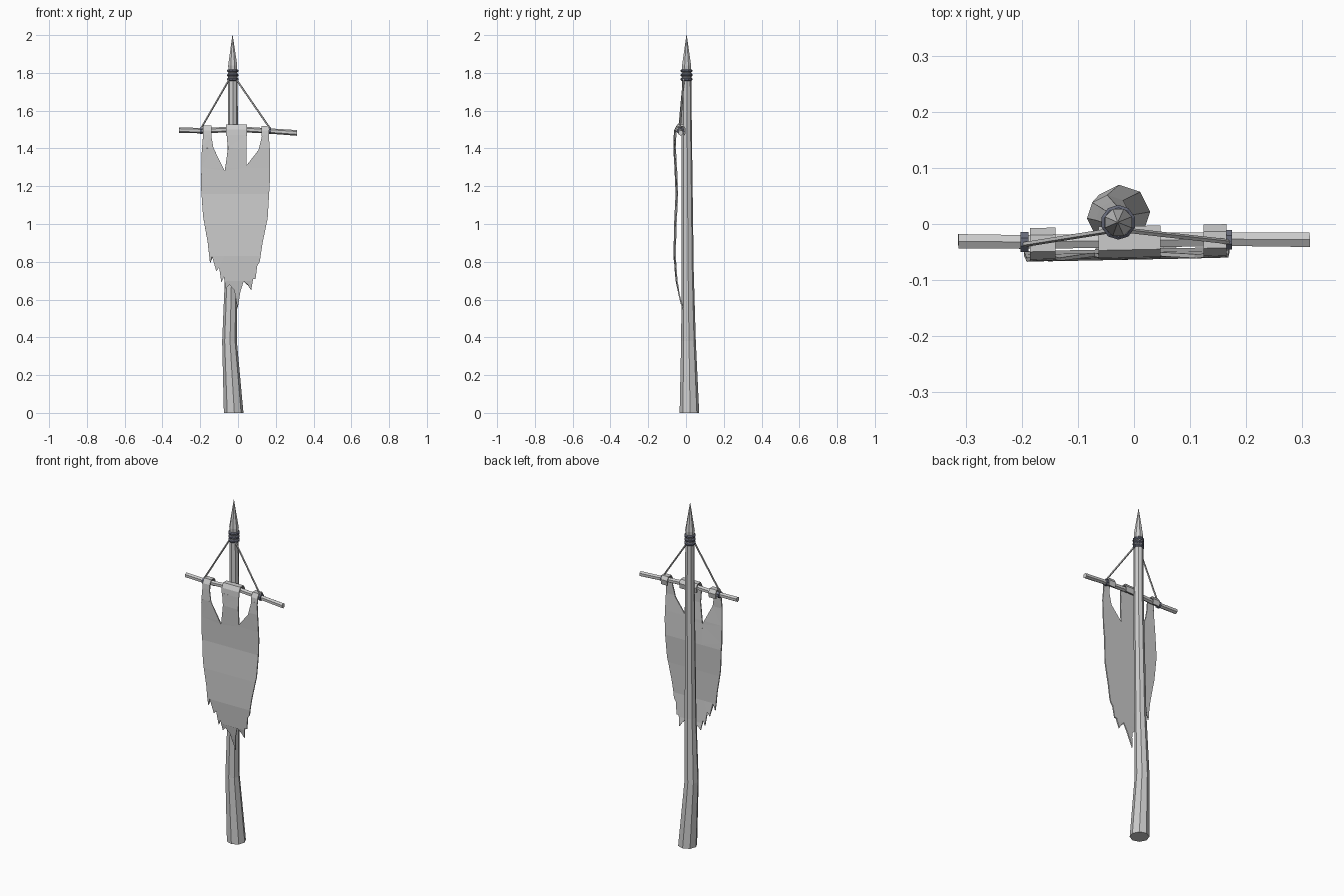
import bpy, bmesh, math
from mathutils import Vector

if "Cube" in bpy.data.objects:
    bpy.data.objects.remove(bpy.data.objects["Cube"])


def material(name, rgb):
    m = bpy.data.materials.new(name)
    m.use_nodes = True
    m.diffuse_color = (*rgb, 1)
    bsdf = next(n for n in m.node_tree.nodes if n.type == "BSDF_PRINCIPLED")
    bsdf.inputs["Base Color"].default_value = (*rgb, 1)
    return m


GREY = material("plain grey", (0.6, 0.6, 0.6))
DARK = material("dark binding", (0.14, 0.15, 0.2))


def finish(name, bm, mat):
    bmesh.ops.recalc_face_normals(bm, faces=bm.faces)
    mesh = bpy.data.meshes.new(name)
    bm.to_mesh(mesh)
    bm.free()
    mesh.materials.append(mat)
    obj = bpy.data.objects.new(name, mesh)
    bpy.context.collection.objects.link(obj)
    return obj


def tube(name, stations, sides, mat):
    """Faceted tube through (x, y, z, radius) stations, capped at both ends."""
    bm = bmesh.new()
    axis = Vector(stations[-1][:3]) - Vector(stations[0][:3])
    turn = axis.to_track_quat("Z", "Y")
    rings = []
    for x, y, z, r in stations:
        ring = []
        for i in range(sides):
            a = 2 * math.pi * (i + 0.5) / sides
            offset = turn @ Vector((r * math.cos(a), r * math.sin(a), 0))
            ring.append(bm.verts.new(Vector((x, y, z)) + offset))
        rings.append(ring)
    for a, b in zip(rings, rings[1:]):
        for i in range(sides):
            j = (i + 1) % sides
            bm.faces.new((a[i], a[j], b[j], b[i]))
    bm.faces.new(rings[0])
    bm.faces.new(rings[-1])
    return finish(name, bm, mat)


def thicken(obj, amount):
    mod = obj.modifiers.new("thickness", "SOLIDIFY")
    mod.thickness = amount
    mod.offset = 0


# Crooked pole and spear tip
tube("pole", [(-0.023, 0.018, 0, 0.052), (-0.045, 0.013, 0.38, 0.039),
              (-0.036, 0.009, 0.75, 0.032), (-0.027, 0.004, 1.5, 0.027),
              (-0.028, 0.003, 1.8, 0.025)], 8, GREY)
tube("spear_tip", [(-0.028, 0.003, 1.78, 0.023), (-0.028, 0.003, 1.84, 0.026),
                   (-0.029, 0.003, 2.0, 0.001)], 8, GREY)

# Bindings under the tip
for k in range(3):
    z = 1.758 + k * 0.022
    tube(f"tip_binding_{k + 1}", [(-0.028, 0.003, z, 0.026), (-0.028, 0.003, z + 0.005, 0.031),
                                  (-0.028, 0.003, z + 0.012, 0.031),
                                  (-0.028, 0.003, z + 0.017, 0.026)], 10, DARK)

# Crossbar with its ties and ropes
tube("crossbar", [(-0.313, -0.031, 1.497, 0.015), (-0.19, -0.032, 1.494, 0.014),
                  (0, -0.029, 1.502, 0.015), (0.17, -0.027, 1.492, 0.014),
                  (0.313, -0.028, 1.482, 0.015)], 6, GREY)
for side, x, y, top_x in (("right", -0.195, -0.032, -0.045), ("left", 0.168, -0.028, -0.011)):
    tube(f"{side}_bar_tie", [(x - 0.007, y, 1.494, 0.019), (x + 0.007, y, 1.494, 0.019)], 8, DARK)
    tube(f"{side}_rope", [(x, y - 0.004, 1.508, 0.005), (top_x, -0.012, 1.768, 0.005)], 5, GREY)

# Torn banner: flat outline, cut into bands, then bent along a hanging curve
OUTLINE = [(-0.185, 1.47), (-0.192, 1.38), (-0.196, 1.2), (-0.185, 1.04), (-0.16, 0.9),
           (-0.148, 0.79), (-0.135, 0.83), (-0.115, 0.75), (-0.1, 0.77), (-0.088, 0.69),
           (-0.075, 0.72), (-0.065, 0.66), (-0.045, 0.68), (-0.02, 0.65), (-0.002, 0.55),
           (0.012, 0.64), (0.03, 0.7), (0.05, 0.68), (0.07, 0.65), (0.08, 0.71),
           (0.093, 0.71), (0.102, 0.78), (0.115, 0.8), (0.13, 0.9), (0.157, 1.03),
           (0.17, 1.25), (0.168, 1.4), (0.163, 1.47), (0.128, 1.47), (0.108, 1.39),
           (0.045, 1.31), (0.045, 1.47), (-0.06, 1.47), (-0.053, 1.4), (-0.07, 1.28),
           (-0.13, 1.4), (-0.142, 1.47)]
DRAPE = [(0.55, -0.017), (0.62, -0.035), (0.7, -0.05), (0.83, -0.06), (1.0, -0.056),
         (1.16, -0.048), (1.3, -0.054), (1.4, -0.06), (1.47, -0.058)]


def drape(z):
    for (z0, y0), (z1, y1) in zip(DRAPE, DRAPE[1:]):
        if z <= z1:
            return y0 + (y1 - y0) * (z - z0) / (z1 - z0)
    return DRAPE[-1][1]


bm = bmesh.new()
bm.faces.new([bm.verts.new((x, 0, z)) for x, z in OUTLINE])
cuts = [((0, 0, z), (0, 0, 1)) for z, y in DRAPE[1:-1]] + [((x, 0, 1), (1, 0, 0)) for x in (-0.07, 0.05)]
for point, normal in cuts:
    bmesh.ops.bisect_plane(bm, geom=bm.verts[:] + bm.edges[:] + bm.faces[:],
                           plane_co=point, plane_no=normal)
bmesh.ops.triangulate(bm, faces=bm.faces)
for v in bm.verts:
    v.co.y = drape(v.co.z) + 0.02 * v.co.x
thicken(finish("banner", bm, GREY), 0.007)

# Banner loops folded over the bar
FOLD = [(-0.058, 1.465), (-0.056, 1.495), (-0.044, 1.518), (-0.018, 1.518),
        (-0.007, 1.5), (-0.012, 1.472)]
for name, x0, x1, lift in (("right", -0.185, -0.14, 0), ("middle", -0.063, 0.047, 0.005),
                           ("left", 0.124, 0.165, -0.002)):
    bm = bmesh.new()
    rows = [[bm.verts.new((x, y + 0.02 * x, z + lift)) for x in (x0, x1)] for y, z in FOLD]
    for a, b in zip(rows, rows[1:]):
        bm.faces.new((a[0], a[1], b[1], b[0]))
    thicken(finish(f"{name}_banner_loop", bm, GREY), 0.007)
